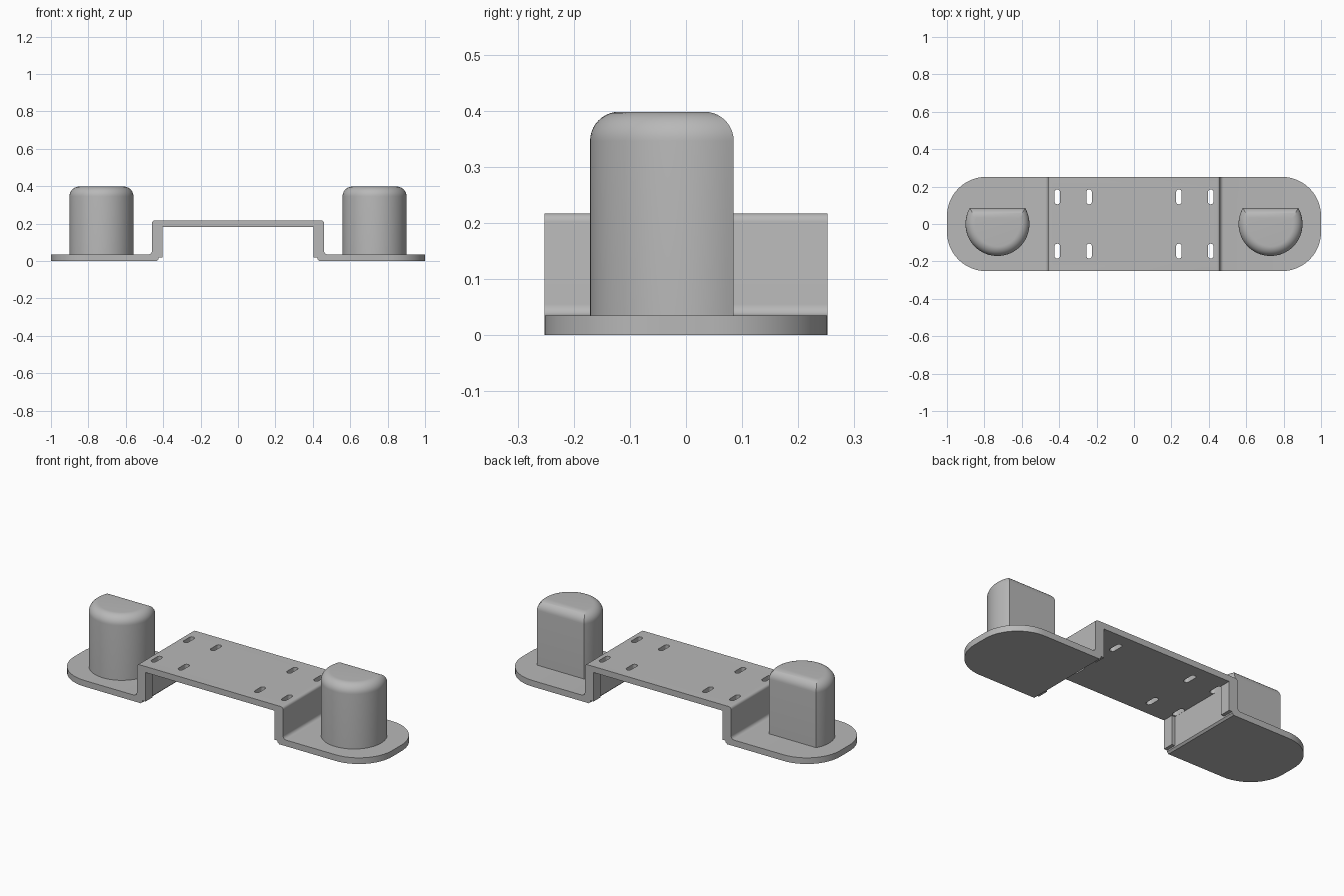
import bpy, bmesh, math
from math import sin, cos, pi

cube = bpy.data.objects.get("Cube")
if cube:
    bpy.data.objects.remove(cube, do_unlink=True)

GREY = (0.48, 0.48, 0.48, 1)
mat = bpy.data.materials.new("plain grey")
mat.use_nodes = True
mat.diffuse_color = GREY
mat.node_tree.nodes["Principled BSDF"].inputs["Base Color"].default_value = GREY

HALF_W = 0.252
BEND = 0.46
INNER = 0.425


def make(name, bm):
    bmesh.ops.recalc_face_normals(bm, faces=bm.faces[:])
    mesh = bpy.data.meshes.new(name)
    bm.to_mesh(mesh)
    bm.free()
    obj = bpy.data.objects.new(name, mesh)
    bpy.context.collection.objects.link(obj)
    mesh.materials.append(mat)
    return obj


def activate(obj):
    bpy.ops.object.select_all(action='DESELECT')
    obj.select_set(True)
    bpy.context.view_layer.objects.active = obj


def smooth(obj):
    activate(obj)
    bpy.ops.object.shade_smooth_by_angle(angle=math.radians(30))


def prism(bm, points, shift):
    """Extrude a closed outline along a vector."""
    face = bm.faces.new([bm.verts.new(p) for p in points])
    new = bmesh.ops.extrude_face_region(bm, geom=[face])["geom"]
    verts = [v for v in new if isinstance(v, bmesh.types.BMVert)]
    bmesh.ops.translate(bm, verts=verts, vec=shift)


def arc(cx, cy, r, start, end, n):
    return [(cx + r * cos(start + (end - start) * i / n),
             cy + r * sin(start + (end - start) * i / n)) for i in range(n + 1)]


# Bracket: folded strip profile, mirrored, extruded across the width
half = [(INNER, 0.183), (INNER, 0.01), (0.435, 0), (1, 0), (1, 0.035)]
half += arc(BEND + 0.02, 0.055, 0.02, -pi / 2, -pi, 6)
half += arc(BEND - 0.015, 0.202, 0.015, 0, pi / 2, 5)
profile = half + [(-x, z) for x, z in reversed(half)]
bm = bmesh.new()
prism(bm, [(x, -HALF_W, z) for x, z in profile], (0, 2 * HALF_W, 0))
corners = [e for e in bm.edges
           if all(abs(v.co.x) > 0.99 for v in e.verts)
           and abs(e.verts[0].co.z - e.verts[1].co.z) > 0.01]
bmesh.ops.bevel(bm, geom=corners, offset=0.21, segments=16, profile=0.5,
                affect='EDGES')
bracket = make("bracket", bm)

# Rounded slots through the raised plate
bm = bmesh.new()
for x in (-0.41, -0.24, 0.24, 0.41):
    for y in (-0.145, 0.145):
        outline = (arc(x, y + 0.025, 0.0148, 0, pi, 10)
                   + arc(x, y - 0.025, 0.0148, pi, 2 * pi, 10))
        prism(bm, [(px, py, 0.15) for px, py in outline], (0, 0, 0.1))
cutter = make("slot_cutter", bm)
cutter.hide_render = True
mod = bracket.modifiers.new("slots", 'BOOLEAN')
mod.operation = 'DIFFERENCE'
mod.solver = 'EXACT'
mod.object = cutter
activate(bracket)
bpy.ops.object.modifier_apply(modifier=mod.name)
bpy.data.objects.remove(cutter, do_unlink=True)
smooth(bracket)

# Stiffening ribs inside the bends
for sx, side in ((-1, "right"), (1, "left")):
    for sy, end in ((-1, "front"), (1, "back")):
        bm = bmesh.new()
        y0, y1 = sy * 0.19, sy * HALF_W
        x0, x1 = sx * 0.405, sx * (INNER + 0.003)
        prism(bm, [(x0, y0, 0.018), (x1, y0, 0.018), (x1, y1, 0.018),
                   (x0, y1, 0.018)], (0, 0, 0.167))
        make(f"{end}_{side}_rib", bm)

# D-shaped posts with a rounded top rim
RADIUS, FLAT, TOP, RIM = 0.171, 0.085, 0.398, 0.052


def post_outline(inset):
    r, flat = RADIUS - inset, FLAT - inset
    a = math.asin(flat / r)
    return arc(0, 0, r, pi - a, 2 * pi + a, 48)


for sx, side in ((-1, "right"), (1, "left")):
    bm = bmesh.new()
    levels = [(0, 0.03)]
    for i in range(11):
        t = i / 10 * pi / 2
        levels.append((RIM * (1 - cos(t)), TOP - RIM + RIM * sin(t)))
    rings = [[bm.verts.new((sx * 0.73 + x, y, z)) for x, y in post_outline(d)]
             for d, z in levels]
    for low, high in zip(rings, rings[1:]):
        for i in range(len(low)):
            j = (i + 1) % len(low)
            bm.faces.new((low[i], low[j], high[j], high[i]))
    bm.faces.new(rings[-1])
    bm.faces.new(rings[0][::-1])
    smooth(make(f"{side}_post", bm))
